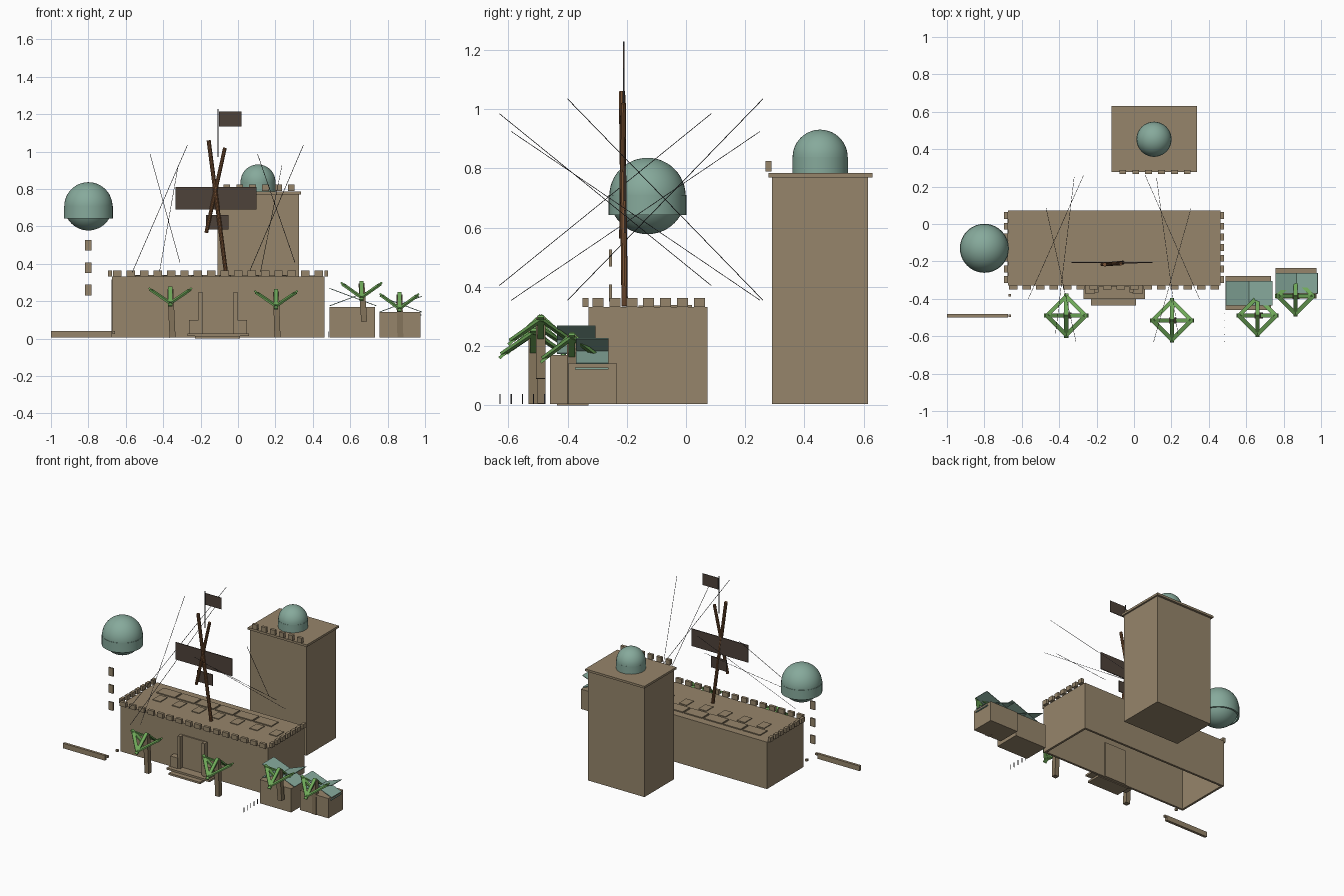
import bpy, bmesh, math
from mathutils import Vector, Matrix

cube = bpy.data.objects.get("Cube")
if cube:
    bpy.data.objects.remove(cube, do_unlink=True)


def material(name, rgb):
    m = bpy.data.materials.new(name)
    m.use_nodes = True
    m.diffuse_color = (*rgb, 1)
    m.node_tree.nodes["Principled BSDF"].inputs["Base Color"].default_value = (*rgb, 1)
    return m


WALL = material("sandstone", (.305, .235, .147))
DOME = material("pale teal", (.24, .40, .33))
LEAF = material("leaf green", (.16, .40, .10))
TRUNK = material("trunk brown", (.23, .175, .105))
WOOD = material("mast wood", (.19, .085, .035))
SIGN = material("dark board", (.076, .054, .042))
WIRE = material("dark wire", (.04, .04, .045))


def finish(name, bm, mat, smooth=False):
    me = bpy.data.meshes.new(name)
    bm.to_mesh(me)
    bm.free()
    ob = bpy.data.objects.new(name, me)
    bpy.context.collection.objects.link(ob)
    me.materials.append(mat)
    if smooth:
        bpy.ops.object.select_all(action='DESELECT')
        ob.select_set(True)
        bpy.context.view_layer.objects.active = ob
        bpy.ops.object.shade_smooth_by_angle()
    return ob


def add_box(bm, x, y, z):
    size = [b - a for a, b in (x, y, z)]
    mid = [(a + b) / 2 for a, b in (x, y, z)]
    bmesh.ops.create_cube(bm, size=1, matrix=Matrix.Translation(mid) @ Matrix.Diagonal((*size, 1)))


def boxes(name, mat, *specs):
    bm = bmesh.new()
    for s in specs:
        add_box(bm, *s)
    return finish(name, bm, mat)


def spans(start, step, count, width):
    return [(start + step * i - width / 2, start + step * i + width / 2) for i in range(count)]


def beam_matrix(a, b, w, t):
    a, b = Vector(a), Vector(b)
    d = b - a
    side = Vector((0, 0, 1)).cross(d).normalized()
    rot = Matrix((side, d.normalized().cross(side), d.normalized())).transposed().to_4x4()
    return Matrix.Translation((a + b) / 2) @ rot @ Matrix.Diagonal((w, t, d.length, 1))


def beams(name, mat, pairs, w, t):
    bm = bmesh.new()
    for a, b in pairs:
        bmesh.ops.create_cube(bm, size=1, matrix=beam_matrix(a, b, w, t))
    return finish(name, bm, mat)


def pole(name, mat, a, b, r):
    bm = bmesh.new()
    bmesh.ops.create_cone(bm, cap_ends=True, segments=10, radius1=r, radius2=r, depth=1,
                          matrix=beam_matrix(a, b, 1, 1))
    return finish(name, bm, mat, True)


def lathe(name, mat, centre, profile, steps=40):
    bm = bmesh.new()
    x, y = centre
    vs = [bm.verts.new((x + r, y, z)) for r, z in profile]
    es = [bm.edges.new(p) for p in zip(vs, vs[1:])]
    bmesh.ops.spin(bm, geom=vs + es, cent=(x, y, 0), axis=(0, 0, 1), angle=math.tau,
                   steps=steps, use_duplicate=False)
    bmesh.ops.remove_doubles(bm, verts=bm.verts, dist=.0002)
    bmesh.ops.recalc_face_normals(bm, faces=bm.faces)
    return finish(name, bm, mat, True)


# Main hall: open underneath, thin walls and a roof slab
L, R, F, B, T = -.675, .462, -.33, .073, .015
boxes("main_hall", WALL,
      ((L, R), (F, F + T), (.005, .315)), ((L, R), (B - T, B), (.005, .315)),
      ((L, L + T), (F + T, B - T), (.005, .315)), ((R - T, R), (F + T, B - T), (.005, .315)),
      ((L, R), (F, B), (.315, .332)))

# Battlements along the front and both ends
boxes("front_battlements", WALL,
      *[(s, (F - .02, F), (.332, .363)) for s in spans(L + .03, .0718, 16, .045)])
boxes("end_battlements", WALL,
      *[(x, s, (.332, .363)) for x in ((L - .02, L), (R, R + .02))
        for s in spans(-.297, .057, 7, .037)])

# Roof slabs
boxes("roof_slabs", WALL, *[(s, (-.06, .02), (.332, .339)) for s in spans(-.517, .1495, 6, .137)])
boxes("roof_hatches", WALL, *[(s, (-.16, -.08), (.332, .337)) for s in spans(-.517, .1495, 7, .06)])

# Entrance
boxes("door", WALL, ((-.19, -.025), (F - .008, F + .022), (.005, .25)))
boxes("door_posts", WALL, *[(s, (-.365, F), (.02, .25)) for s in spans(-.2, .186, 2, .02)])
boxes("door_plinths", WALL, *[(s, (-.372, F), (.025, .1)) for s in spans(-.235, .255, 2, .055)])
boxes("entrance_steps", WALL, ((-.23, .012), (-.435, F), (0, .013)),
      ((-.27, .06), (-.40, F), (.013, .026)))

# Rear tower
boxes("rear_tower", WALL, ((-.11, .325), (.29, .615), (.005, .77)))
boxes("tower_cap", WALL, ((-.12, .336), (.278, .63), (.77, .785)))
boxes("tower_battlements", WALL, *[(s, (.268, .288), (.79, .825)) for s in spans(-.06, .069, 6, .036)])


def arc(r, z, a0, a1, n=14):
    angles = [math.radians(a0 + (a1 - a0) * i / n) for i in range(n + 1)]
    return [(r * math.cos(a), z + r * math.sin(a)) for a in angles]


# Domes
lathe("tower_dome", DOME, (.107, .453), [(.094, .785), (.094, .838)] + arc(.093, .838, 0, 90))
lathe("side_dome", DOME, (-.8, -.13), arc(.129, .707, -90, 90, 24))
lathe("side_dome_collar", DOME, (-.8, -.13), [(.12, .643), (.131, .643), (.131, .71), (.128, .71)])
boxes("hanging_window_slabs", WALL,
      *[((-.818, -.782), (-.26, -.25), s) for s in spans(.26, .119, 3, .057)])

# Boundary wall
boxes("boundary_wall", WALL, ((-1, -.675), (-.5, -.482), (.005, .04)))

# Crossed mast, boards and flag
pole("main_mast", WOOD, (-.062, -.207, .335), (-.157, -.216, 1.06), .011)
pole("cross_mast", WOOD, (-.17, -.216, .565), (-.07, -.212, 1.02), .010)
boxes("large_board", SIGN, ((-.335, .10), (-.209, -.203), (.69, .81)))
boxes("small_board", SIGN, ((-.17, -.05), (-.209, -.203), (.582, .66)))
boxes("flag", SIGN, ((-.102, .02), (-.212, -.208), (1.135, 1.215)))
boxes("flag_pole", WIRE, ((-.109, -.105), (-.212, -.208), (.97, 1.228)))

# Thin slanted wires
beams("slanted_wires", WIRE, [
    ((-.47, .085, .985), (-.31, -.63, .405)), ((-.27, .26, 1.035), (-.565, -.40, .355)),
    ((-.32, .25, .925), (-.42, -.59, .355)), ((.105, -.63, .985), (.305, .085, .405)),
    ((.35, -.40, 1.035), (.06, .26, .355)), ((.235, -.59, .925), (.12, .25, .355))], .002, .002)

# Stalls with crossed canopies
for name, x, y, top, cy, cz in (
        ("inner", (.49, .732), (-.46, -.278), .17, (-.435, -.305), (.175, .268)),
        ("outer", (.757, .975), (-.397, -.235), .143, (-.372, -.262), (.142, .226))):
    boxes(name + "_stall", WALL, (x, y, (.005, top)))
    m = sum(cy) / 2
    beams(name + "_canopy", DOME, [((x[0], m, cz[i]), (x[1] + .008, m, cz[1 - i])) for i in (0, 1)],
          cy[1] - cy[0], .004)
boxes("stall_ledge", DOME, ((.972, .982), (-.375, -.262), (.122, .128)))


# Palms: rising side leaves, drooping front and back leaves, joined by diagonal ones
def palm(name, x, y, base, z, r, lean):
    beams(name + "_trunk", TRUNK, [((x + lean, y, base), (x, y, z + .05))], .032, .032)
    ends = []
    for s in (-1, 1):
        side = (x + s * r, y, z + .055)
        front = (x, y + s * r, z - .04)
        ends += [((x, y, z - .03), side), ((x, y, z + .06), front)]
        for t in (-1, 1):
            ends.append(((x + s * r * .9, y, z + .045), (x, y + t * r * .9, z - .025)))
    beams(name + "_leaves", LEAF, ends, .022, .010)


palm("left_palm", -.362, -.49, .005, .215, .115, .012)
palm("centre_palm", .203, -.515, .005, .2, .115, .008)
palm("inner_palm", .66, -.49, .09, .245, .11, .015)
palm("outer_palm", .863, -.385, .005, .185, .105, .005)

# Small posts and knobs
boxes("small_posts", WIRE, *[((.483, .487), s, (.005, .038)) for s in spans(-.628, .0378, 5, .004)])
boxes("ground_knobs", WALL, *[((-.672, -.658), s, (.025, .04)) for s in spans(-.49, .11, 2, .014)])
